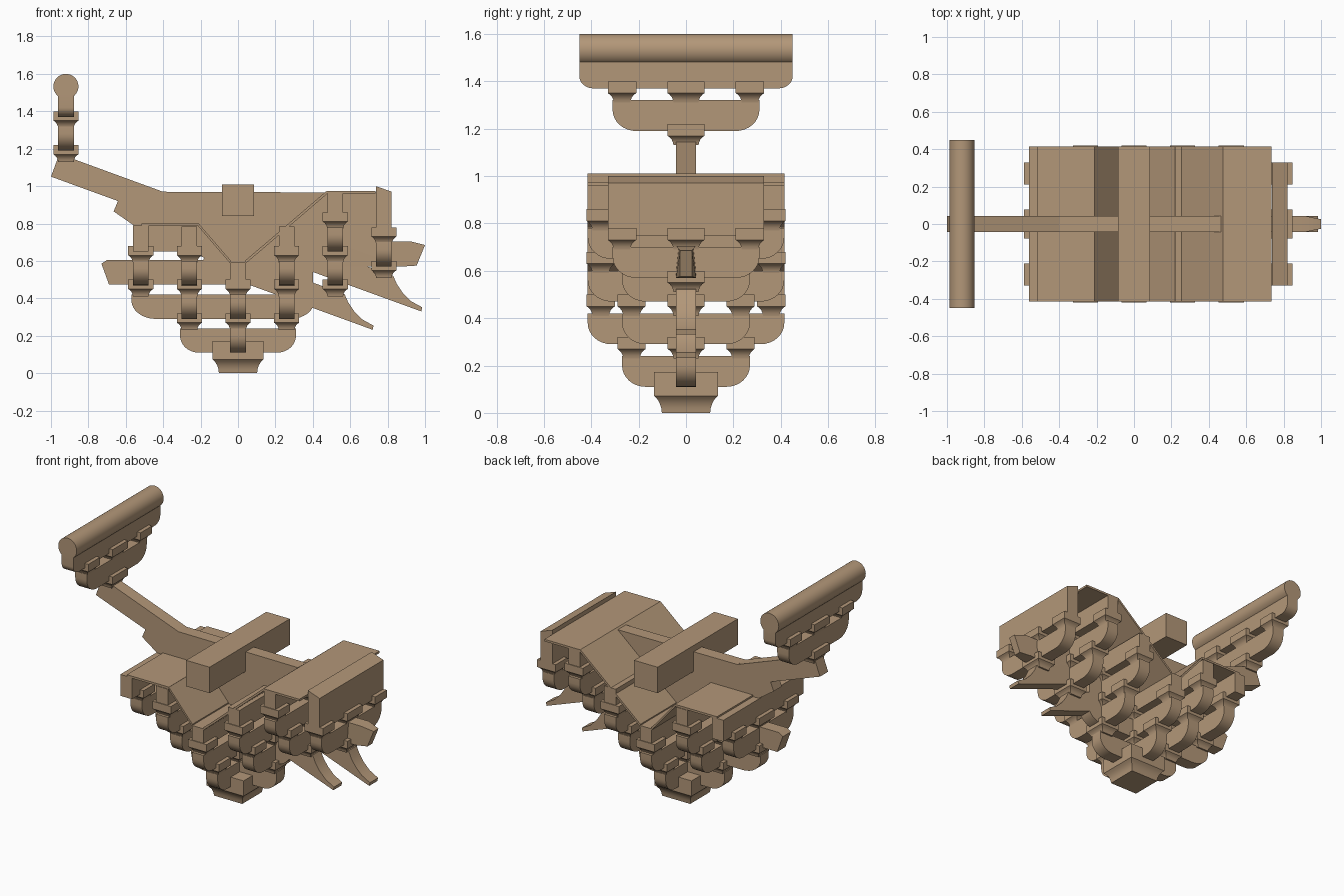
import bpy, bmesh, math

cube = bpy.data.objects.get("Cube")
if cube:
    bpy.data.objects.remove(cube, do_unlink=True)

wood = bpy.data.materials.new("tan_wood")
wood.use_nodes = True
COLOR = (0.45, 0.31, 0.19, 1)
wood.diffuse_color = COLOR
wood.node_tree.nodes["Principled BSDF"].inputs["Base Color"].default_value = COLOR

T = 0.042                 # half thickness of every timber
STEP = 0.18               # height between bracket tiers
TIERS = [0.11 + STEP * i for i in range(4)]
SLOPE = 0.364             # fall of the slanted levers


def finish(name, bm):
    bmesh.ops.recalc_face_normals(bm, faces=bm.faces)
    mesh = bpy.data.meshes.new(name)
    bm.to_mesh(mesh)
    bm.free()
    mesh.materials.append(wood)
    ob = bpy.data.objects.new(name, mesh)
    bpy.context.collection.objects.link(ob)
    bpy.ops.object.select_all(action='DESELECT')
    ob.select_set(True)
    bpy.context.view_layer.objects.active = ob
    bpy.ops.object.shade_smooth_by_angle(angle=math.radians(30))
    return ob


def prism(name, pts, along, half=T, at=0):
    """Extrude a profile: (x, z) points along y, or (y, z) points along x."""
    bm = bmesh.new()
    rows = []
    for d in (at - half, at + half):
        rows.append([bm.verts.new((p, d, z) if along == 'y' else (d, p, z)) for p, z in pts])
    bm.faces.new(rows[0])
    bm.faces.new(rows[1])
    for i in range(len(pts)):
        j = (i + 1) % len(pts)
        bm.faces.new((rows[0][i], rows[0][j], rows[1][j], rows[1][i]))
    return finish(name, bm)


def box(name, x0, x1, half_y, z0, z1):
    return prism(name, [(x0, z0), (x1, z0), (x1, z1), (x0, z1)], 'y', half_y)


def arm_profile(a, b, z0, z1, rx=0.1, rz=0.09, n=8):
    """Bar whose two lower corners are rounded."""
    q = [i / n * math.pi / 2 for i in range(n + 1)]
    left = [(a + rx - rx * math.cos(t), z0 + rz - rz * math.sin(t)) for t in q]
    right = [(b - rx + rx * math.sin(t), z0 + rz - rz * math.cos(t)) for t in q]
    return [(a, z1)] + left + right + [(b, z1)]


def block(name, x, y, z, hx=0.067, hy=0.06, flare=0.025, low=0.04, high=0.05):
    """Bearing block: straight top on a concave flared foot."""
    bm = bmesh.new()
    rows = [(low * t, flare * (1 - f)) for t, f in
            ((0, 0), (0.3, 0.08), (0.6, 0.3), (0.85, 0.65), (1, 1))]
    rows.append((low + high, 0))
    rings = []
    for dz, inset in rows:
        rings.append([bm.verts.new((x + sx * (hx - inset), y + sy * (hy - inset), z + dz))
                      for sx, sy in ((-1, -1), (1, -1), (1, 1), (-1, 1))])
    for lo, hi in zip(rings, rings[1:]):
        for i in range(4):
            j = (i + 1) % 4
            bm.faces.new((lo[i], lo[j], hi[j], hi[i]))
    bm.faces.new(rings[0])
    bm.faces.new(rings[-1])
    return finish(name, bm)


def cross_arm(name, x, z, half_len, spread):
    """Arm along y carrying three blocks."""
    prism(name, arm_profile(-half_len, half_len, z, z + 0.13), 'x', T, x)
    for y in (-spread, 0, spread):
        block(name + "_block", x, y, z + 0.12, hy=0.078 if y == 0 else 0.06)


# Base block
block("base_block", 0, 0, 0, 0.135, 0.135, 0.033, 0.072, 0.1)

# Cross arms: short, long and middling lengths
SHORT, LONG, MIDDLE = (0.27, 0.23), (0.415, 0.36), (0.31, 0.27)
for x, z, size in (
        (0, TIERS[0], SHORT), (0, TIERS[1], LONG),
        (-0.26, TIERS[1], SHORT), (-0.26, TIERS[2], LONG),
        (0.26, TIERS[1], SHORT), (0.26, TIERS[2], LONG),
        (0.52, TIERS[2], SHORT), (0.52, TIERS[3], LONG),
        (-0.52, TIERS[2], MIDDLE), (0.78, 0.57, MIDDLE),
        (-0.92, 1.19, MIDDLE)):
    cross_arm("cross_arm", x, z, *size)

# Blocks under the first arm of each outer row
for x, z in ((-0.26, 0.23), (0.26, 0.23), (-0.52, 0.41), (0.52, 0.41),
             (0.78, 0.51), (-0.92, 1.13)):
    block("bearing_block", x, 0, z, hy=0.078)

# Lengthwise arms
prism("lower_long_arm", arm_profile(-0.31, 0.31, TIERS[0], TIERS[0] + 0.13), 'y')
prism("middle_long_arm", arm_profile(-0.57, 0.41, TIERS[1], TIERS[1] + 0.13, 0.13, 0.1), 'y')
prism("inner_nose_beam", [(-0.73, 0.585), (-0.69, 0.475), (0.4, 0.475), (0.4, 0.605),
                          (-0.7, 0.605)], 'y')
box("upper_long_beam", -0.55, 0.3, T, 0.65, 0.78)

# Outer nose with a pointed end
nose = prism("outer_nose_beam", [(0.5, 0.57), (0.88, 0.57), (0.955, 0.575), (1.0, 0.685),
                                 (0.92, 0.705), (0.5, 0.705)], 'y')
for v in nose.data.vertices:
    if v.co.x > 0.94:
        v.co.y *= 0.6

# Slanted levers with hollowed beaks
def lever(name, back, tip_x, tip_z):
    def low(x):
        return tip_z + SLOPE * (tip_x - x)
    beak = [(-0.15, 0.19), (-0.13, 0.145), (-0.1, 0.1), (-0.055, 0.055), (0.005, 0.022)]
    pts = [(back, low(back)), (tip_x, tip_z)]
    pts += [(tip_x + dx, tip_z + dz) for dx, dz in reversed(beak)]
    pts.append((back + 0.045, low(back + 0.045) + 0.138))
    prism(name, pts, 'y')

lever("long_lever", -1.0, 0.98, 0.33)
lever("short_lever", -0.2, 0.72, 0.232)
prism("lever_support", [(-0.64, 0.925), (-0.665, 0.865), (-0.5, 0.75), (0.1, 0.5),
                        (0.1, 0.66)], 'y')

# Centre web and the beam it carries
prism("centre_web", [(-0.4, 0.97), (-0.4, 0.84), (-0.15, 0.6), (0.5, 0.56), (0.74, 0.6),
                     (0.74, 0.965)], 'y')
box("centre_beam", -0.085, 0.085, 0.415, 0.84, 1.01)

# Beams along each row
for x, z0, z1 in ((0, 0.47, 0.595), (-0.26, 0.65, 0.785), (0.26, 0.65, 0.785),
                  (-0.52, 0.65, 0.79), (0.52, 0.83, 0.96)):
    box("row_beam", x - T, x + T, 0.415, z0, z1)
prism("eave_beam", [(0.737, 0.75), (0.822, 0.75), (0.822, 0.97), (0.737, 1.0)], 'y', 0.33)

# Thin ceiling boards
def board(name, x0, z0, x1, z1, thick=0.014):
    prism(name, [(x0, z0), (x1, z1), (x1, z1 + thick), (x0, z0 + thick)], 'y', 0.415)

board("inner_flat_board", -0.515, 0.787, -0.21, 0.787)
board("inner_sloped_board", -0.21, 0.782, -0.04, 0.585, 0.018)
board("outer_sloped_board", 0.04, 0.585, 0.475, 0.957, 0.018)
board("outer_flat_board", 0.475, 0.96, 0.735, 0.96)

# Raised roof pole on its rounded bearer
prism("pole_bearer", arm_profile(-0.45, 0.45, 1.37, 1.5, 0.06, 0.05), 'x', T, -0.92)
circle = [(-0.92 + 0.067 * math.cos(a * math.tau / 32), 1.533 + 0.067 * math.sin(a * math.tau / 32))
          for a in range(32)]
prism("roof_pole", circle, 'y', 0.45)
